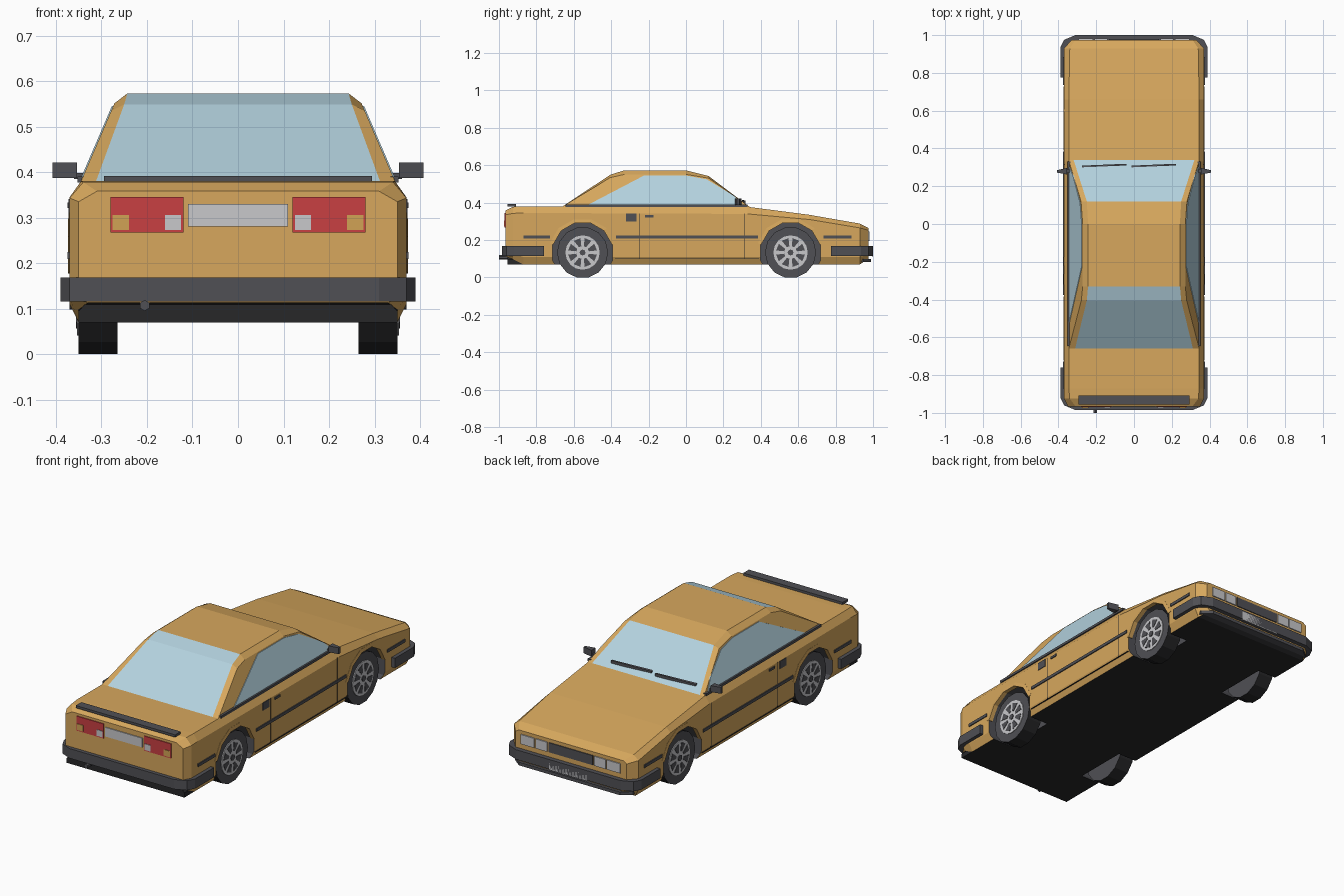
import bpy, bmesh
from math import sin, cos, pi
from mathutils import Vector

cube = bpy.data.objects.get("Cube")
if cube:
    bpy.data.objects.remove(cube, do_unlink=True)


def material(name, rgb):
    m = bpy.data.materials.new(name)
    m.use_nodes = True
    m.diffuse_color = (*rgb, 1)
    node = next(n for n in m.node_tree.nodes if n.type == 'BSDF_PRINCIPLED')
    node.inputs["Base Color"].default_value = (*rgb, 1)
    return m


paint = material("ochre paint", (0.68, 0.39, 0.11))
glass = material("pale blue glass", (0.45, 0.64, 0.73))
trim = material("grey trim", (0.08, 0.08, 0.09))
black = material("black rubber", (0.02, 0.02, 0.022))
red = material("red lens", (0.58, 0.05, 0.055))
silver = material("silver", (0.58, 0.58, 0.6))
amber = material("amber lens", (0.64, 0.36, 0.09))


def finish(name, bm, mats):
    bmesh.ops.recalc_face_normals(bm, faces=bm.faces)
    me = bpy.data.meshes.new(name)
    bm.to_mesh(me)
    bm.free()
    for m in mats:
        me.materials.append(m)
    ob = bpy.data.objects.new(name, me)
    bpy.context.collection.objects.link(ob)
    return ob


def slab(name, pts, offset, *mats, side_index=0):
    """Extrude a 3D polygon along an offset."""
    bm = bmesh.new()
    a = [bm.verts.new(p) for p in pts]
    b = [bm.verts.new(Vector(p) + Vector(offset)) for p in pts]
    bm.faces.new(a)
    bm.faces.new(b)
    for i in range(len(a)):
        j = (i + 1) % len(a)
        bm.faces.new((a[i], a[j], b[j], b[i])).material_index = side_index
    return finish(name, bm, mats)


def box(name, x, y, z, mat):
    pts = [(x[0], y[0], z[0]), (x[1], y[0], z[0]), (x[1], y[1], z[0]), (x[0], y[1], z[0])]
    return slab(name, pts, (0, 0, z[1] - z[0]), mat)


def ring(y, z, r, n, start=0.0):
    return [(y + r * cos(start + 2 * pi * i / n), z + r * sin(start + 2 * pi * i / n)) for i in range(n)]


def side_prism(name, s, yz, x0, x1, *mats, side_index=0):
    """Extrude a side-on outline between two widths on side s."""
    return slab(name, [(s * x0, y, z) for y, z in yz], (s * (x1 - x0), 0, 0), *mats, side_index=side_index)


# Body: y, waist half width, top half width, bottom z, lower z, shoulder z, top z
stations = [
    (-.965, .35, .31, .113, .125, .335, .358),
    (-.925, .37, .34, .098, .125, .343, .378),
    (-.87, .37, .345, .07, .11, .345, .38),
    (.33, .37, .345, .07, .11, .34, .378),
    (.66, .37, .345, .07, .11, .31, .335),
    (.93, .37, .34, .07, .11, .265, .288),
    (.975, .33, .31, .1, .12, .252, .265),
]
bm = bmesh.new()
loops = []
for y, w, t, zb, zl, zs, zt in stations:
    half = [(w - .02, zb), (w, zl), (w, zs), (t, zt)]
    loops.append([bm.verts.new((x, y, z)) for x, z in half]
                 + [bm.verts.new((-x, y, z)) for x, z in reversed(half)])
for a, b in zip(loops, loops[1:]):
    for i in range(8):
        j = (i + 1) % 8
        f = bm.faces.new((a[i], a[j], b[j], b[i]))
        f.material_index = 1 if i == 7 else 0  # underside
bm.faces.new(loops[0])
bm.faces.new(loops[-1])
body = finish("body", bm, (paint, black, trim))

# Wheels and arches
AXLES = {"rear": -.553, "front": .559}
WZ = .1335
for label, wy in AXLES.items():
    for s, side in ((1, "left"), (-1, "right")):
        tag = f"{label}_{side}"
        # Wheel well cut into the body
        cutter = side_prism(f"{tag}_cutter", s, ring(wy, .135, .166, 12, pi / 12), .24, .45, paint, black, trim)
        for f in cutter.data.polygons:
            f.material_index = 2
        mod = body.modifiers.new("arch", 'BOOLEAN')
        mod.operation, mod.solver, mod.object = 'DIFFERENCE', 'EXACT', cutter
        bpy.context.view_layer.objects.active = body
        bpy.ops.object.modifier_apply(modifier=mod.name)
        bpy.data.objects.remove(cutter, do_unlink=True)

        # Flared lip: the upper part of a ring around the well
        inner = ring(wy, .135, .162, 12, pi / 12)[:6]
        outer = ring(wy, .135, .182, 12, pi / 12)[:6]
        bm = bmesh.new()
        rows = []
        for (iy, iz), (oy, oz) in zip(inner, outer):
            rows.append([bm.verts.new((s * x, y, z)) for x, y, z in
                         ((.35, iy, iz), (.374, iy, iz), (.371, oy, oz), (.35, oy, oz))])
        for a, b in zip(rows, rows[1:]):
            for i in range(4):
                j = (i + 1) % 4
                bm.faces.new((a[i], a[j], b[j], b[i]))
        bm.faces.new(rows[0])
        bm.faces.new(rows[-1])
        finish(f"{tag}_arch_lip", bm, [paint])

        # Tyre, rim, dark gaps between spokes, hub
        side_prism(f"{tag}_tyre", s, ring(wy, WZ, .137, 14, pi / 14 - pi / 2), .265, .35, trim, black, side_index=1)
        side_prism(f"{tag}_rim", s, ring(wy, WZ, .092, 16), .345, .354, silver)
        for k in range(8):
            a = 2 * pi * (k + .5) / 8
            gap = [(wy + r * cos(a + d), WZ + r * sin(a + d))
                   for r, d in ((.034, -.2), (.078, -.25), (.078, .25), (.034, .2))]
            side_prism(f"{tag}_rim_gap_{k + 1}", s, gap, .35, .356, trim)
        side_prism(f"{tag}_hub", s, ring(wy, WZ, .016, 8), .35, .358, trim)

# Cabin: y and z of the roof line, glass half width, drop of the side edge
roofline = [(.34, .378, .32, 0), (.12, .543, .25, .012), (0, .573, .243, .022),
            (-.33, .573, .243, .022), (-.405, .549, .25, .015), (-.66, .38, .312, 0)]


def side_x(z):
    return .346 - (z - .378) * .43


bm = bmesh.new()
rows = []
for y, z, w, drop in roofline:
    zo = z - drop
    rows.append([bm.verts.new(p) for p in
                 ((side_x(zo), y, zo), (w, y, z), (-w, y, z), (-side_x(zo), y, zo))])
for n, (a, b) in enumerate(zip(rows, rows[1:])):
    for i in range(3):
        f = bm.faces.new((a[i], a[i + 1], b[i + 1], b[i]))
        f.material_index = 1 if i == 1 and n in (0, 3, 4) else 0  # windscreen and rear window
bm.faces.new([r[0] for r in rows])
bm.faces.new([r[3] for r in rows])
finish("cabin", bm, (paint, glass))

window = [(.305, .388), (.255, .438), (.11, .525), (0, .545), (-.225, .545), (-.525, .388)]
for s, side in ((1, "left"), (-1, "right")):
    slab(f"{side}_side_window", [(s * (side_x(z) - .003), y, z) for y, z in window], (s * .006, 0, 0), glass)

    # Side trim, handles and door seams
    def strip(name, y, z, x, mat=trim):
        box(f"{side}_{name}", sorted((s * x[0], s * x[1])), y, z, mat)

    strip("belt_strip", (-.645, .33), (.377, .39), (.335, .353))
    for part, y in (("rear", (-.87, -.728)), ("door", (-.375, .385)), ("front", (.735, .885))):
        strip(f"{part}_moulding", y, (.209, .225), (.36, .375))
    strip("side_vent", (-.32, -.265), (.3, .341), (.36, .373))
    strip("door_handle", (-.22, -.175), (.321, .333), (.36, .375))
    for part, y in (("rear", -.25), ("front", .315)):
        strip(f"{part}_door_seam", (y - .0015, y + .0015), (.1, .342), (.36, .3708), black)
    strip("sill_seam", (-.38, .39), (.0985, .1005), (.35, .3705), black)

    # Mirror on a short arm
    strip("mirror_arm", (.27, .29), (.385, .398), (.335, .36))
    slab(f"{side}_mirror", [(s * x, y, .387) for x, y in ((.354, .262), (.408, .272), (.408, .285), (.354, .297))],
         (0, 0, .034), trim)

    # Tail lamps and headlamps
    def lamp(name, x, y, z, mat):
        box(f"{side}_{name}", sorted((s * x[0], s * x[1])), y, z, mat)

    lamp("tail_lamp", (.12, .28), (-.97, -.96), (.267, .345), red)
    lamp("reverse_lamp", (.125, .16), (-.973, -.965), (.273, .306), silver)
    lamp("tail_indicator", (.24, .276), (-.973, -.965), (.273, .306), amber)
    lamp("inner_headlamp", (.14, .208), (.97, .981), (.195, .246), silver)
    lamp("outer_headlamp", (.216, .295), (.97, .981), (.195, .246), silver)

box("rear_plate", (-.11, .11), (-.97, -.96), (.281, .33), silver)
box("grille", (-.132, .132), (.97, .98), (.195, .246), trim)


# Wraparound bumpers
def bumper(name, d, tip, corner, end):
    right = [(.31, tip), (.37, corner + .025), (.39, corner - .015), (.39, end), (.355, end), (.355, corner - .03),
             (.29, tip - .04)]
    pts = right + [(-x, y) for x, y in reversed(right)]
    slab(name, [(x, d * y, .116) for x, y in pts], (0, 0, .052), trim)


bumper("front_bumper", 1, 1.0, .95, .775)
bumper("rear_bumper", -1, .985, .935, .76)
box("front_plate", (-.115, .115), (.995, 1.0), (.112, .16), silver)
chin = [(.35, .91), (.35, .95), (.3, .99)]
slab("front_lip", [(x, y, .083) for x, y in chin + [(-x, y) for x, y in reversed(chin)]], (0, 0, .017), trim)

# Rear valance, exhaust, spoiler, wipers
valance = [(.35, .07), (.35, .095), (.33, .116)]
slab("rear_valance", [(x, -.955, z) for x, z in valance + [(-x, z) for x, z in reversed(valance)]],
     (0, .085, 0), black)
slab("exhaust_pipe", [(x, -1.0, z) for x, z in ring(-.205, .107, .012, 6, pi / 6)], (0, .12, 0), trim)
box("spoiler", (-.295, .295), (-.955, -.908), (.379, .392), trim)
for n, x0 in enumerate((-.275, -.012)):
    slab(f"wiper_{n + 1}", [(x0, .3, .4), (x0 + .235, .31, .396), (x0 + .235, .319, .396), (x0, .309, .396)],
         (0, 0, .015), trim)
